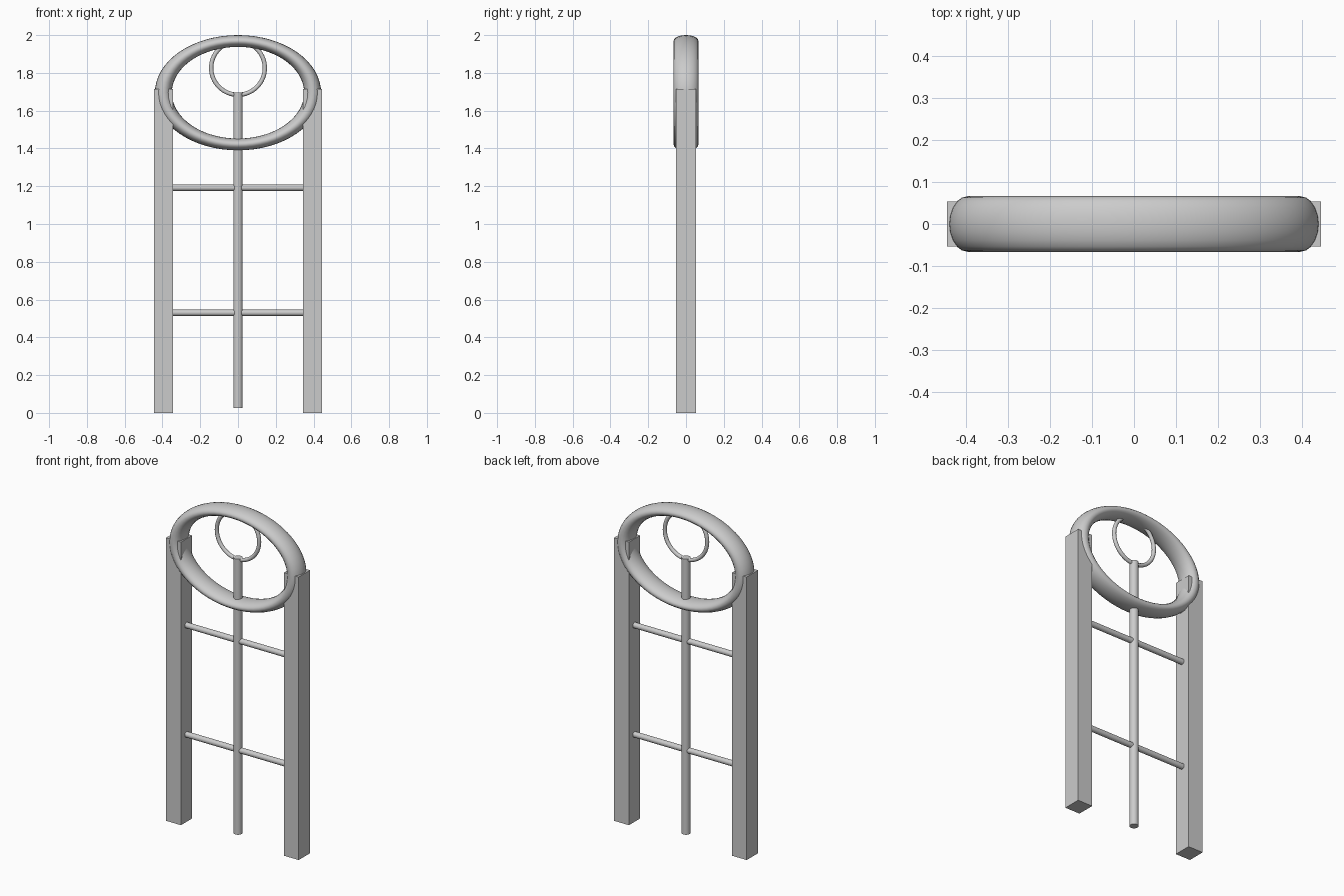
import bpy
import math

if "Cube" in bpy.data.objects:
    bpy.data.objects.remove(bpy.data.objects["Cube"])


def finish(obj, name, smooth=True):
    obj.name = name
    bpy.ops.object.transform_apply(location=False, rotation=True, scale=True)
    if smooth:
        bpy.ops.object.shade_smooth_by_angle(angle=math.radians(50))
    return obj


def box(name, center, size):
    bpy.ops.mesh.primitive_cube_add(size=1, location=center)
    bpy.context.object.scale = size
    return finish(bpy.context.object, name, smooth=False)


def rod(name, center, radius, length, rotation=(0, 0, 0)):
    bpy.ops.mesh.primitive_cylinder_add(vertices=16, radius=radius, depth=length,
                                        location=center, rotation=rotation)
    return finish(bpy.context.object, name)


def ring(name, center, major, minor, scale=(1, 1, 1)):
    # torus standing upright, its axis along y (local z)
    bpy.ops.mesh.primitive_torus_add(major_radius=major, minor_radius=minor,
                                     major_segments=64, minor_segments=20,
                                     location=center, rotation=(math.pi / 2, 0, 0))
    bpy.context.object.scale = scale
    return finish(bpy.context.object, name)


# Two square side posts
for side, label in ((-1, "left"), (1, "right")):
    box(label + "_post", (side * 0.395, 0, 0.8575), (0.1, 0.108, 1.715))

# Large oval ring at the top (local x, y, z -> world x, z, y)
ring("oval_ring", (0, 0, 1.695), 0.395, 0.045, (1, 0.305 / 0.44, 0.066 / 0.045))

# Small round ring hanging inside it
ring("small_ring", (0, 0, 1.826), 0.142, 0.0115)

# Central upright rod
rod("center_rod", (0, 0, 0.86), 0.025, 1.67)

# Horizontal crossbars between the posts
for label, z in (("lower", 0.53), ("upper", 1.192)):
    rod(label + "_crossbar", (0, 0, z), 0.017, 0.70, (0, math.pi / 2, 0))
